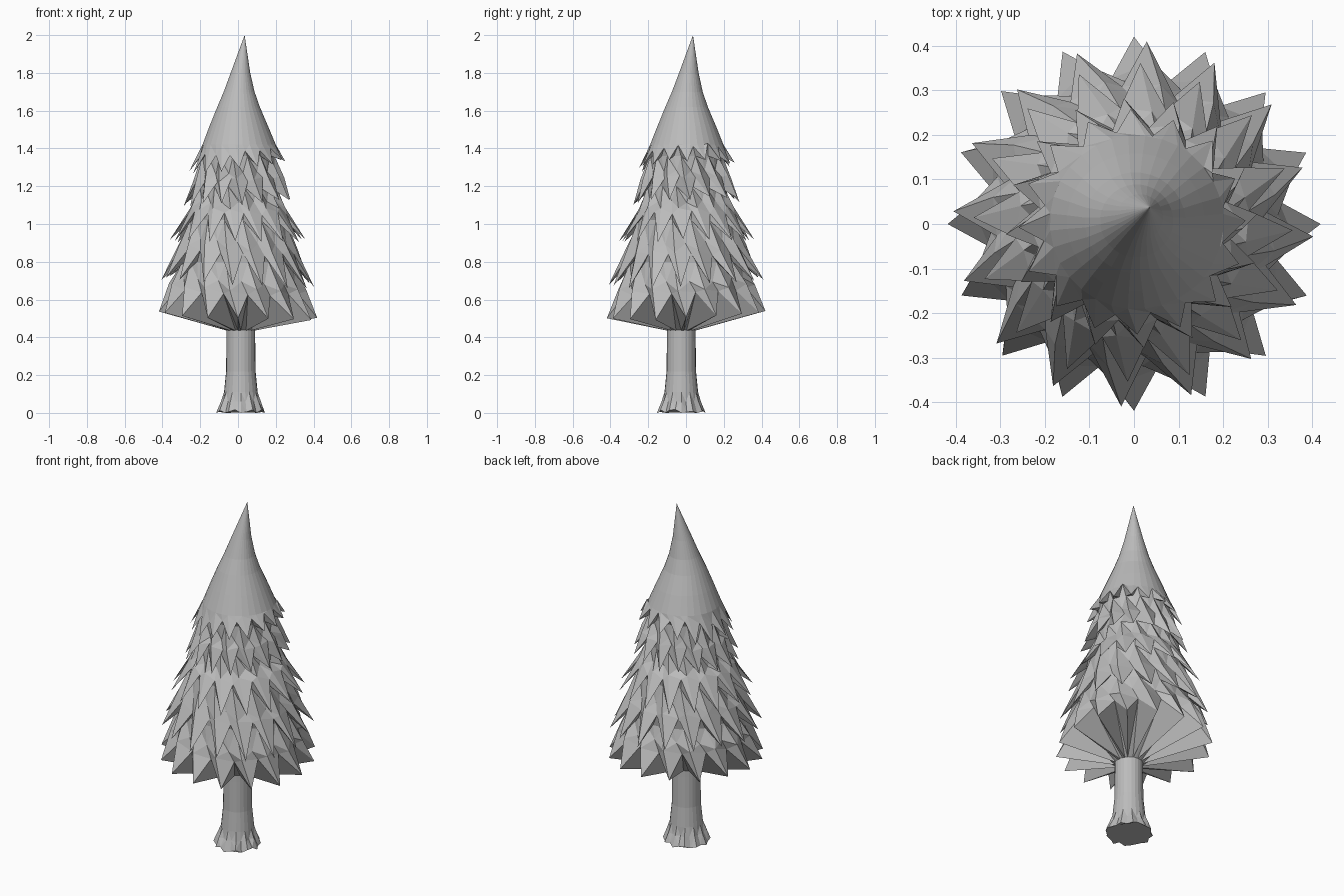
import bpy, bmesh, math, random

if "Cube" in bpy.data.objects:
    bpy.data.objects.remove(bpy.data.objects["Cube"])

random.seed(4)
N = 16                      # points per foliage tier
STEP = 2 * math.pi / N


def loft(name, rings, mat, cap_start=False, cap_end=False):
    """Skin a list of equal-length point rings (top to bottom)."""
    bm = bmesh.new()
    vr = [[bm.verts.new(p) for p in r] for r in rings]
    n = len(vr[0])
    for a, b in zip(vr, vr[1:]):
        for i in range(n):
            j = (i + 1) % n
            bm.faces.new((a[i], b[i], b[j], a[j]))
    if cap_start:
        bm.faces.new(vr[0])
    if cap_end:
        bm.faces.new(vr[-1])
    bmesh.ops.remove_doubles(bm, verts=bm.verts, dist=1e-5)
    bmesh.ops.triangulate(bm, faces=[f for f in bm.faces if len(f.verts) == 4])
    bmesh.ops.recalc_face_normals(bm, faces=bm.faces)
    me = bpy.data.meshes.new(name)
    bm.to_mesh(me)
    bm.free()
    me.materials.append(mat)
    ob = bpy.data.objects.new(name, me)
    bpy.context.collection.objects.link(ob)
    return ob


def ring(r, z, cx=0, cy=0, turn=0.0, n=2 * N):
    return [(cx + r * math.cos(2 * math.pi * i / n + turn),
             cy + r * math.sin(2 * math.pi * i / n + turn), z) for i in range(n)]


def teeth(r, z, vr, vz, turn, jr=0.008, jz=0.015, tilt=(0, 0), notch=0.45):
    """Zigzag ring: tips on even points, raised inner notches on odd ones."""
    pts = []
    for i in range(N):
        a = i * STEP + turn
        for ang, rad, h in ((a, r, z), (a + notch * STEP, vr, vz)):
            rad += random.uniform(-jr, jr)
            x, y = rad * math.cos(ang), rad * math.sin(ang)
            pts.append((x, y, h + random.uniform(-jz, jz) + tilt[0] * x + tilt[1] * y))
    return pts


# The whole model is one plain grey
grey = bpy.data.materials.new("plain grey")
grey.diffuse_color = (0.5, 0.5, 0.5, 1)
grey.use_nodes = True
grey.node_tree.nodes["Principled BSDF"].inputs["Base Color"].default_value = grey.diffuse_color

# Foliage: leaning pointed crown, then folded tiers, then the underside
rings = [[(0.035, 0.037, 2.0)] * (2 * N),
         ring(0.052, 1.80, 0.013, 0.015, -0.1),
         ring(0.082, 1.70, 0.006, 0.007, -0.1),
         ring(0.113, 1.62, 0.003, 0.003, -0.1),
         ring(0.155, 1.52, 0.004, 0.004, -0.1),
         ring(0.195, 1.42, 0.006, 0.004, -0.1)]
# tier: top (r, z), shoulder (r, z), tip (r, z), notch (r, z), turn, tilt
tiers = [(None, None, (0.254, 1.305), (0.205, 1.39), 0.03, (0.14, 0.05)),
         ((0.195, 1.36), (0.242, 1.24), (0.283, 1.12), (0.215, 1.24), 0.08, (0.05, 0.03)),
         ((0.205, 1.20), (0.255, 1.085), (0.357, 0.91), (0.262, 1.06), -0.04, (0.0, 0.03)),
         ((0.255, 1.02), (0.322, 0.875), (0.405, 0.69), (0.305, 0.85), -0.07, (-0.05, 0.03)),
         ((0.300, 0.80), (0.366, 0.67), (0.420, 0.52), (0.328, 0.645), 0.0, (-0.04, 0.05))]
for k, (top, mid, tip, notch, turn, tilt) in enumerate(tiers):
    last = k == len(tiers) - 1
    if top:
        rings.append(ring(*top, turn=turn - 0.55 * STEP))
        # shoulder: ridges out, folds in, swept sideways toward the tips
        rings.append(teeth(*mid, mid[0] - 0.045, mid[1] + 0.035, turn - 0.3 * STEP,
                           0.004, 0.008, tilt))
    rings.append(teeth(*tip, *notch, turn, 0.002 if last else 0.006,
                       0.005 if last else 0.012, tilt, 0.4))
rings.append(ring(0.072, 0.435, 0.015, -0.025))
loft("foliage", rings, grey)

# Trunk: straight stem with a flared, ridged root collar
T = 24
trunk = [ring(0.076, z, 0.015, -0.025, n=T) for z in (0.46, 0.40)]
trunk += [ring(0.078, 0.22, 0.015, -0.025, n=T), ring(0.089, 0.11, 0.015, -0.025, n=T)]
for r_out, r_in, z in ((0.107, 0.096, 0.06), (0.128, 0.118, 0.012)):
    pts = []
    for i in range(T):
        a = 2 * math.pi * i / T
        r = r_out if i % 2 == 0 else r_in
        r += random.uniform(-0.004, 0.004)
        pts.append((0.015 + r * math.cos(a), -0.025 + r * math.sin(a),
                    z if z > 0.05 else random.uniform(0.004, 0.02) * (i % 3 > 0)))
    trunk.append(pts)
loft("trunk", trunk, grey, True, True)
